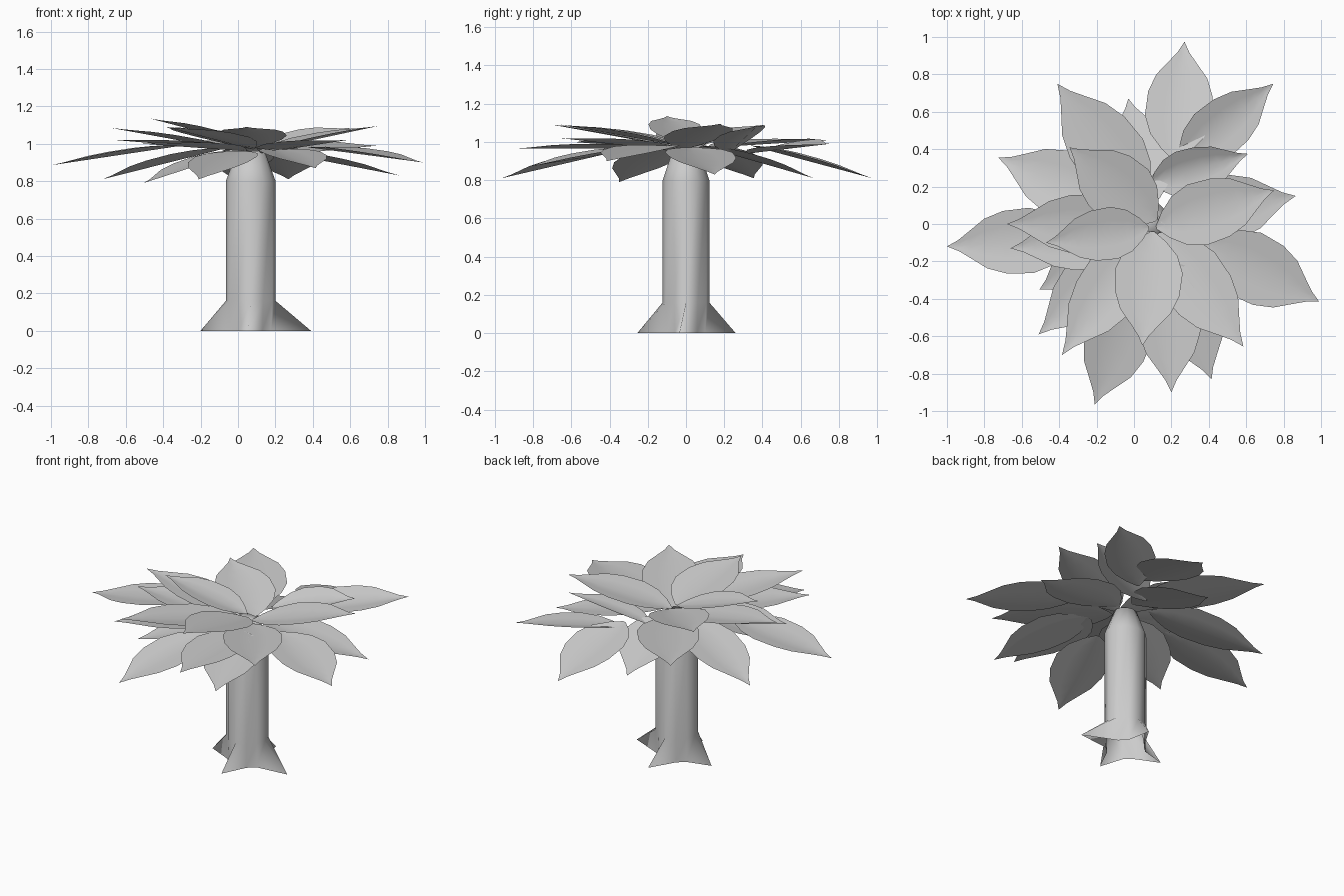
import bpy, bmesh, math
from mathutils import Vector, Matrix

if "Cube" in bpy.data.objects:
    bpy.data.objects.remove(bpy.data.objects["Cube"], do_unlink=True)


def make_material(name, value):
    mat = bpy.data.materials.new(name)
    mat.use_nodes = True
    color = (value, value, value, 1)
    mat.diffuse_color = color
    mat.node_tree.nodes["Principled BSDF"].inputs["Base Color"].default_value = color
    return mat


grey = make_material("plain grey", 0.6)


def finish(name, bm):
    mesh = bpy.data.meshes.new(name)
    bm.to_mesh(mesh)
    bm.free()
    mesh.materials.append(grey)
    for poly in mesh.polygons:
        poly.use_smooth = True
    obj = bpy.data.objects.new(name, mesh)
    bpy.context.collection.objects.link(obj)


# Trunk: stacked rings, open below, with the lowest ring pulled out into four roots
SIDES = 12
ROOT_TIPS = ((0.39, -0.035, 0), (0.10, 0.26, 0), (-0.20, 0.015, 0), (0.055, -0.255, 0))
bm = bmesh.new()
rings = []
for z, radius in ((0, 0.125), (0.16, 0.133), (0.8, 0.133), (0.96, 0.075)):
    ring = []
    for i in range(SIDES):
        a = 2 * math.pi * i / SIDES
        point = Vector((0.068 + radius * math.cos(a), 0.92 * radius * math.sin(a), z))
        if z == 0 and i % 3 == 0:
            point = Vector(ROOT_TIPS[i // 3])
        ring.append(bm.verts.new(point))
    rings.append(ring)
for low, high in zip(rings, rings[1:]):
    for i in range(SIDES):
        j = (i + 1) % SIDES
        bm.faces.new((low[i], low[j], high[j], high[i]))
bm.faces.new(rings[-1])
finish("trunk", bm)

# Half width of a leaf along its length
OUTLINE = ((0, 0.05), (0.08, 0.42), (0.2, 0.8), (0.35, 1), (0.55, 0.96),
           (0.7, 0.76), (0.82, 0.42), (0.91, 0.17), (1, 0))


def leaf(name, base, tip, width=0.36, roll=0, fold=0.025):
    """A thin straight blade folded slightly upward along its midrib."""
    base, tip = Vector(base), Vector(tip)
    along = tip - base
    side = Vector((-along.y, along.x, 0)).normalized()
    side = Matrix.Rotation(math.radians(roll), 3, along.normalized()) @ side
    normal = along.cross(side).normalized()
    bm = bmesh.new()
    rows = []
    for t, w in OUTLINE:
        mid = base + along * t
        half = w * width / 2
        rows.append([bm.verts.new(mid + side * half * s + normal * fold * abs(s) * w)
                     for s in (-1, -0.5, 0, 0.5, 1)])
    for a, b in zip(rows, rows[1:]):
        for k in range(4):
            bm.faces.new((a[k], b[k], b[k + 1], a[k + 1]))
    bmesh.ops.remove_doubles(bm, verts=bm.verts, dist=0.0005)
    finish(name, bm)


# Upper crown: blades rising from the middle
UPPER = (
    ((0.12, -0.02, 0.96), (0.75, 0.18, 1.095), 0.34),
    ((0.09, 0.22, 0.94), (0.61, 0.375, 1.085), 0.26, 10, 0.04),
    ((0.12, 0.02, 0.97), (-0.345, 0.41, 1.09), 0.36),
    ((0.08, -0.02, 0.99), (-0.47, -0.10, 1.135), 0.28),
    ((0.06, 0.00, 0.95), (-0.68, 0.00, 1.085), 0.32),
    ((0.08, -0.04, 0.97), (-0.385, -0.70, 1.09), 0.34),
    ((0.10, -0.04, 0.98), (0.045, -0.65, 1.09), 0.36),
    ((0.13, -0.05, 0.95), (0.585, -0.655, 1.02), 0.36),
)

# Middle crown: nearly level blades
MIDDLE = (
    ((0.06, 0.12, 0.97), (-0.41, 0.75, 1.01), 0.38),
    ((0.24, 0.33, 0.94), (0.745, 0.75, 0.99), 0.30, 7, 0.03),
    ((0.06, -0.05, 0.96), (-0.66, -0.13, 1.02), 0.32),
    ((0.04, -0.08, 0.96), (-0.51, -0.59, 1.00), 0.34),
    ((0.18, -0.20, 0.965), (0.20, -0.90, 0.965), 0.34),
)

# Lower crown: drooping blades
LOWER = (
    ((0.22, 0.34, 0.98), (0.27, 0.975, 0.81), 0.36),
    ((0.08, 0.08, 0.98), (-0.03, 0.67, 0.81), 0.34),
    ((-0.05, 0.08, 0.98), (-0.725, 0.355, 0.81), 0.36),
    ((-0.30, -0.07, 0.99), (-1.00, -0.12, 0.885), 0.35),
    ((0.04, -0.06, 0.97), (-0.505, -0.35, 0.79), 0.36),
    ((0.02, -0.32, 0.96), (-0.21, -0.965, 0.81), 0.35),
    ((0.20, -0.20, 0.97), (0.415, -0.83, 0.87), 0.34),
    ((0.38, -0.10, 0.98), (0.99, -0.415, 0.90), 0.37),
    ((0.14, 0.02, 0.97), (0.865, 0.15, 0.83), 0.36),
)

for tier, blades in (("upper", UPPER), ("middle", MIDDLE), ("lower", LOWER)):
    for n, blade in enumerate(blades, 1):
        leaf(f"{tier}_leaf_{n}", *blade)
